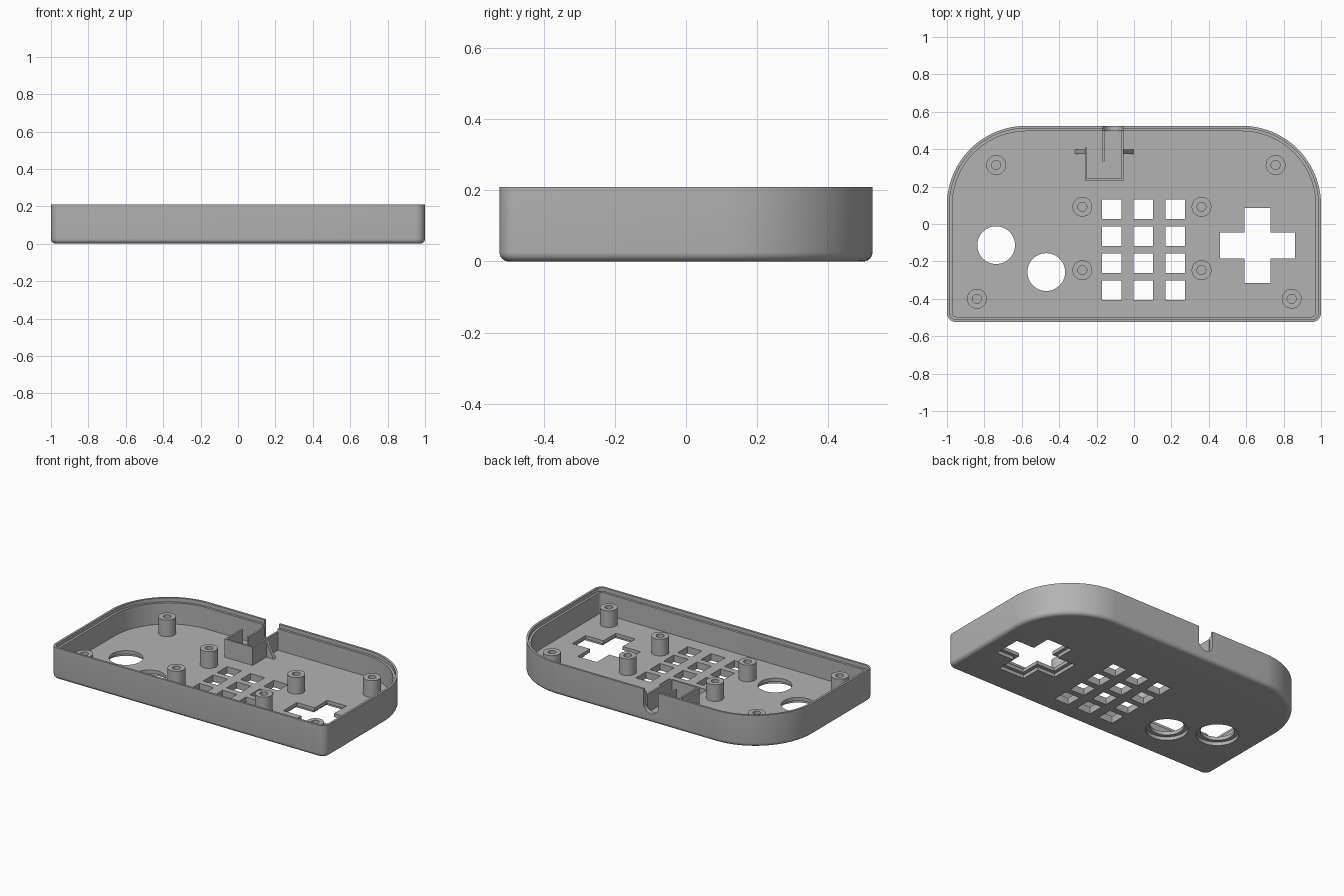
import bpy, bmesh, math

if "Cube" in bpy.data.objects:
    bpy.data.objects.remove(bpy.data.objects["Cube"], do_unlink=True)

grey = bpy.data.materials.new("plain grey")
grey.use_nodes = True
COLOUR = (0.45, 0.45, 0.45, 1)
grey.diffuse_color = COLOUR
grey.node_tree.nodes["Principled BSDF"].inputs["Base Color"].default_value = COLOUR

HALF_X, HALF_Y, HEIGHT, FLOOR = 1.0, 0.525, 0.21, 0.045
POST_TOP, BRACKET_TOP = 0.155, 0.165


def finish(name, bm, smooth=True):
    bmesh.ops.recalc_face_normals(bm, faces=bm.faces)
    mesh = bpy.data.meshes.new(name)
    bm.to_mesh(mesh)
    bm.free()
    mesh.materials.append(grey)
    obj = bpy.data.objects.new(name, mesh)
    bpy.context.collection.objects.link(obj)
    if smooth:
        shade(obj)
    return obj


def shade(obj):
    bpy.ops.object.select_all(action='DESELECT')
    obj.select_set(True)
    bpy.context.view_layer.objects.active = obj
    bpy.ops.object.shade_smooth_by_angle(angle=math.radians(30))


def loft(bm, rings, closed=False):
    """Skin rings of equal length, capping the ends or joining them."""
    loops = [[bm.verts.new(p) for p in ring] for ring in rings]
    pairs = list(zip(loops, loops[1:]))
    if closed:
        pairs.append((loops[-1], loops[0]))
    else:
        bm.faces.new(loops[0])
        bm.faces.new(loops[-1])
    for a, b in pairs:
        for i in range(len(a)):
            j = (i + 1) % len(a)
            bm.faces.new((a[i], a[j], b[j], b[i]))


def prism(bm, outline, z0, z1):
    loft(bm, [[(x, y, z) for x, y in outline] for z in (z0, z1)])


def box(bm, x0, x1, y0, y1, z0, z1):
    prism(bm, [(x0, y0), (x1, y0), (x1, y1), (x0, y1)], z0, z1)


def circle(cx, cy, r, n=48):
    return [(cx + r * math.cos(math.tau * i / n), cy + r * math.sin(math.tau * i / n))
            for i in range(n)]


def cross(cx, cy, a, w):
    pts = [(a, -w), (a, w), (w, w), (w, a), (-w, a), (-w, w),
           (-a, w), (-a, -w), (-w, -w), (-w, -a), (w, -a), (w, -w)]
    return [(cx + x, cy + y) for x, y in pts]


def case_outline(inset):
    """Large round back corners, small round front corners."""
    pts = []
    for sx, sy, r, start, n in ((1, 1, 0.424, 0, 24), (-1, 1, 0.424, 90, 24),
                                (-1, -1, 0.05, 180, 8), (1, -1, 0.05, 270, 8)):
        for i in range(n + 1):
            t = math.radians(start + 90 * i / n)
            pts.append((sx * (HALF_X - r) + (r - inset) * math.cos(t),
                        sy * (HALF_Y - r) + (r - inset) * math.sin(t)))
    return pts


# Case shell: rounded lower edge, wall, stepped rim, inner floor
FILLET = 0.026
section = []
for k in range(7):
    t = math.pi / 2 * k / 6
    section.append((FILLET * (1 - math.sin(t)), FILLET * (1 - math.cos(t))))
section += [(0, HEIGHT), (0.014, HEIGHT), (0.014, 0.185), (0.029, 0.185), (0.029, FLOOR)]
bm = bmesh.new()
loft(bm, [[(x, y, z) for x, y in case_outline(inset)] for inset, z in section])
case = finish("case_shell", bm, smooth=False)

# Cutters: through openings, wider recesses underneath, cable notch
BUTTONS = ((-0.737, -0.113), (-0.469, -0.257))
PAD = (0.661, -0.115)
through, recess, notch = bmesh.new(), bmesh.new(), bmesh.new()
for cx, cy in BUTTONS:
    prism(through, circle(cx, cy, 0.101), -0.1, 0.1)
    prism(recess, circle(cx, cy, 0.125), -0.1, FLOOR / 2)
prism(through, cross(*PAD, 0.2, 0.07), -0.1, 0.1)
prism(recess, cross(*PAD, 0.223, 0.093), -0.1, FLOOR / 2)
for col in range(3):
    for row in range(4):
        x, y = -0.12 + 0.17 * col, 0.08 - 0.1445 * row
        box(through, x - 0.052, x + 0.052, y - 0.052, y + 0.052, -0.1, 0.1)

NOTCH_X, NOTCH_R, NOTCH_Z = -0.112, 0.053, 0.113
arch = [(NOTCH_X + NOTCH_R * math.cos(t), NOTCH_Z + NOTCH_R * math.sin(t))
        for t in (math.pi + math.pi * i / 20 for i in range(21))]
arch += [(NOTCH_X + NOTCH_R, 0.3), (NOTCH_X - NOTCH_R, 0.3)]
loft(notch, [[(x, y, z) for x, z in arch] for y in (0.46, 0.6)])

cutters = [finish(n, b, False) for n, b in
           (("opening_cutter", through), ("recess_cutter", recess), ("notch_cutter", notch))]
for cutter in cutters:
    cutter.hide_render = True
    mod = case.modifiers.new(cutter.name, 'BOOLEAN')
    mod.operation, mod.solver, mod.object = 'DIFFERENCE', 'EXACT', cutter
graph = bpy.context.evaluated_depsgraph_get()
cut_mesh = bpy.data.meshes.new_from_object(case.evaluated_get(graph))
case.modifiers.clear()
case.data = cut_mesh
for cutter in cutters:
    bpy.data.objects.remove(cutter, do_unlink=True)
shade(case)

# Hollow screw posts
POSTS = {"case_post": ((-0.737, 0.315), (0.757, 0.315), (-0.84, -0.4), (0.843, -0.4)),
         "board_post": ((-0.276, 0.092), (0.361, 0.092), (-0.276, -0.247), (0.361, -0.247))}
for name, places in POSTS.items():
    for cx, cy in places:
        bm = bmesh.new()
        base = FLOOR - 0.005
        tube = ((0.053, base), (0.053, POST_TOP), (0.024, POST_TOP), (0.024, base))
        loft(bm, [[(x, y, z) for x, y in circle(cx, cy, r, 32)] for r, z in tube], closed=True)
        finish(name, bm)

# Cable bracket: thin walls standing on the floor behind the notch
T = 0.012
LEFT, RIGHT, NEAR, BACK = -0.262, -0.056, 0.232, 0.5
bm = bmesh.new()
z0 = FLOOR - 0.005
prism(bm, [(LEFT, NEAR), (RIGHT, NEAR), (RIGHT, BACK), (RIGHT - T, BACK),
           (RIGHT - T, NEAR + T), (LEFT + T, NEAR + T), (LEFT + T, 0.41), (LEFT, 0.41)],
      z0, BRACKET_TOP)
box(bm, -0.169, -0.169 + T, 0.335, BACK, z0, BRACKET_TOP)
finish("cable_bracket", bm, False)

# Triangular ribs bracing the bracket sides
for x, reach in ((LEFT + T / 2, -0.062), (RIGHT - T / 2, 0.062)):
    bm = bmesh.new()
    tri = [(x, z0), (x + reach, z0), (x, BRACKET_TOP - 0.01)]
    loft(bm, [[(px, y, pz) for px, pz in tri] for y in (0.375, 0.398)])
    finish("bracket_rib", bm, False)
